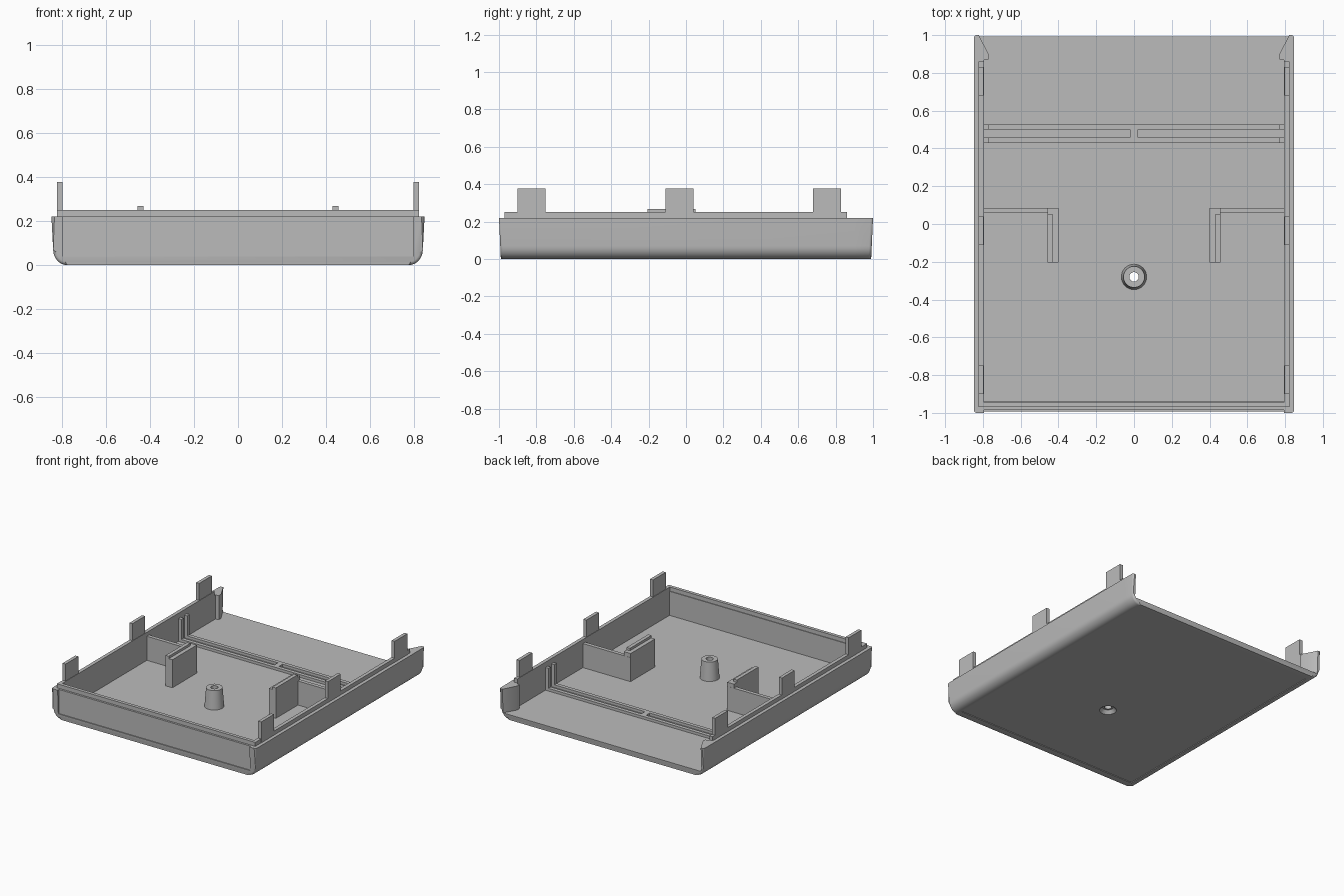
import bpy, bmesh, math
from mathutils import Matrix

cube = bpy.data.objects.get("Cube")
if cube:
    bpy.data.objects.remove(cube, do_unlink=True)

grey = bpy.data.materials.new("plain grey")
grey.use_nodes = True
COLOUR = (0.5, 0.5, 0.5, 1)
grey.diffuse_color = COLOUR
grey.node_tree.nodes["Principled BSDF"].inputs["Base Color"].default_value = COLOUR


def finish(name, bm):
    bmesh.ops.recalc_face_normals(bm, faces=bm.faces)
    mesh = bpy.data.meshes.new(name)
    bm.to_mesh(mesh)
    bm.free()
    mesh.materials.append(grey)
    ob = bpy.data.objects.new(name, mesh)
    bpy.context.collection.objects.link(ob)
    return ob


def box(name, x, y, z, taper=0):
    """Box from ranges; taper pulls the top of the +x side inwards."""
    bm = bmesh.new()
    bmesh.ops.create_cube(bm, size=1)
    for v in bm.verts:
        top = v.co.z > 0
        v.co = [r[0] + (c + 0.5) * (r[1] - r[0]) for r, c in zip((x, y, z), v.co)]
        if top and v.co.x == max(x):
            v.co.x -= taper
    return finish(name, bm)


def pair(name, x, y, z, taper=0):
    """Box on the left (+x) with a mirrored copy on the right."""
    left = box("left_" + name, x, y, z, taper)
    bm = bmesh.new()
    bm.from_mesh(left.data)
    bmesh.ops.scale(bm, vec=(-1, 1, 1), verts=bm.verts)
    finish("right_" + name, bm)


def turned(name, profile, centre, steps=32):
    """Closed ring of (radius, z) points spun about a vertical axis."""
    bm = bmesh.new()
    rings = []
    for i in range(steps):
        a = 2 * math.pi * i / steps
        rings.append([bm.verts.new((centre[0] + r * math.cos(a),
                                    centre[1] + r * math.sin(a), z)) for r, z in profile])
    n = len(profile)
    for i in range(steps):
        a, b = rings[i], rings[(i + 1) % steps]
        for j in range(n):
            k = (j + 1) % n
            bm.faces.new((a[j], a[k], b[k], b[j]))
    return finish(name, bm)


def cut(ob, cutter):
    bpy.context.view_layer.objects.active = ob
    mod = ob.modifiers.new("cut", "BOOLEAN")
    mod.operation, mod.object, mod.solver = "DIFFERENCE", cutter, "EXACT"
    bpy.ops.object.modifier_apply(modifier=mod.name)
    bpy.data.objects.remove(cutter, do_unlink=True)


FLOOR, RIM, INNER = 0.04, 0.22, 0.795
SCREW = (0, -0.28)

# Tray shell: U section lofted front to back, thickened then flared at the back corners
outer = [(0.848, RIM), (0.84, 0.07)]
for i in range(1, 9):
    a = math.pi / 2 * i / 8
    outer.append((0.775 + 0.065 * math.cos(a), 0.07 - 0.07 * math.sin(a)))
outer += [(-x, z) for x, z in reversed(outer)]
n_out = len(outer)
stations = [(-1, INNER), (0.868, INNER), (0.872, 0.77), (0.9, 0.77), (1, 0.822)]
bm = bmesh.new()
rings = []
for y, inner in stations:
    section = outer + [(-inner, RIM), (-inner, FLOOR), (inner, FLOOR), (inner, RIM)]
    ring = []
    for x, z in section:
        draft = 0.01 * (1 - z / RIM) if abs(y) == 1 else 0
        ring.append(bm.verts.new((x, y - math.copysign(draft, y), z)))
    rings.append(ring)
n = len(rings[0])
for a, b in zip(rings, rings[1:]):
    for j in range(n):
        k = (j + 1) % n
        bm.faces.new((a[j], a[k], b[k], b[j]))
bm.faces.new(rings[0])
bm.faces.new(rings[-1])
ends = [set(r[:n_out]) for r in (rings[0], rings[-1])]
rim_edges = [e for e in bm.edges
             if any(e.verts[0] in s and e.verts[1] in s for s in ends)
             and abs(e.verts[0].co.z - RIM) + abs(e.verts[1].co.z - RIM) > 0.01]
bmesh.ops.bevel(bm, geom=rim_edges, offset=0.014, segments=3, profile=0.5, affect="EDGES")
tray = finish("tray_shell", bm)

# Shallow recess and countersunk screw hole underneath
cut(tray, box("recess_cutter", (-0.765, 0.765), (-0.94, 0.94), (-0.1, 0.005)))
bm = bmesh.new()
bmesh.ops.create_cone(bm, cap_ends=True, segments=32, radius1=0.075, radius2=0.025,
                      depth=0.06, matrix=Matrix.Translation((*SCREW, 0.015)))
cut(tray, finish("countersink_cutter", bm))
bm = bmesh.new()
bmesh.ops.create_cone(bm, cap_ends=True, segments=32, radius1=0.025, radius2=0.025,
                      depth=0.3, matrix=Matrix.Translation((*SCREW, 0.06)))
cut(tray, finish("hole_cutter", bm))

# Front wall set back from the shell edge, and the raised inner lip
box("front_wall", (-0.81, 0.81), (-0.985, -0.94), (0.03, RIM))
box("front_lip", (-0.82, 0.82), (-0.97, -0.945), (RIM - 0.01, 0.25))
pair("side_lip", (INNER, 0.822), (-0.97, 0.86), (RIM - 0.01, 0.25))

# Snap tabs along both sides
for label, y in (("front", -0.825), ("middle", -0.035), ("back", 0.755)):
    pair(label + "_tab", (0.798, 0.823), (y - 0.075, y + 0.075), (0.2, 0.377), 0.008)

# Guide rails across the floor and up the side walls
for label, y in (("front", (0.43, 0.458)), ("back", (0.5, 0.528))):
    box(label + "_floor_rail", (-0.8, 0.8), y, (0.03, 0.06))
    pair(label + "_wall_rail", (0.77, 0.8), y, (0.03, 0.21))
box("rail_bridge", (-0.02, 0.02), (0.45, 0.51), (0.03, 0.06))

# L-shaped partitions with a raised strip
pair("partition_wall", (0.4, 0.8), (0.057, 0.085), (0.03, RIM))
pair("partition_leg", (0.4, 0.457), (-0.205, 0.084), (0.03, 0.25))
pair("partition_strip", (0.43, 0.457), (-0.205, 0.05), (0.24, 0.268))

# Hollow screw post
turned("screw_post", [(0.025, 0.03), (0.068, 0.03), (0.056, 0.18), (0.025, 0.18)], SCREW)

for ob in bpy.context.scene.objects:
    ob.select_set(ob.type == "MESH")
bpy.context.view_layer.objects.active = tray
bpy.ops.object.shade_smooth_by_angle(angle=math.radians(30))
